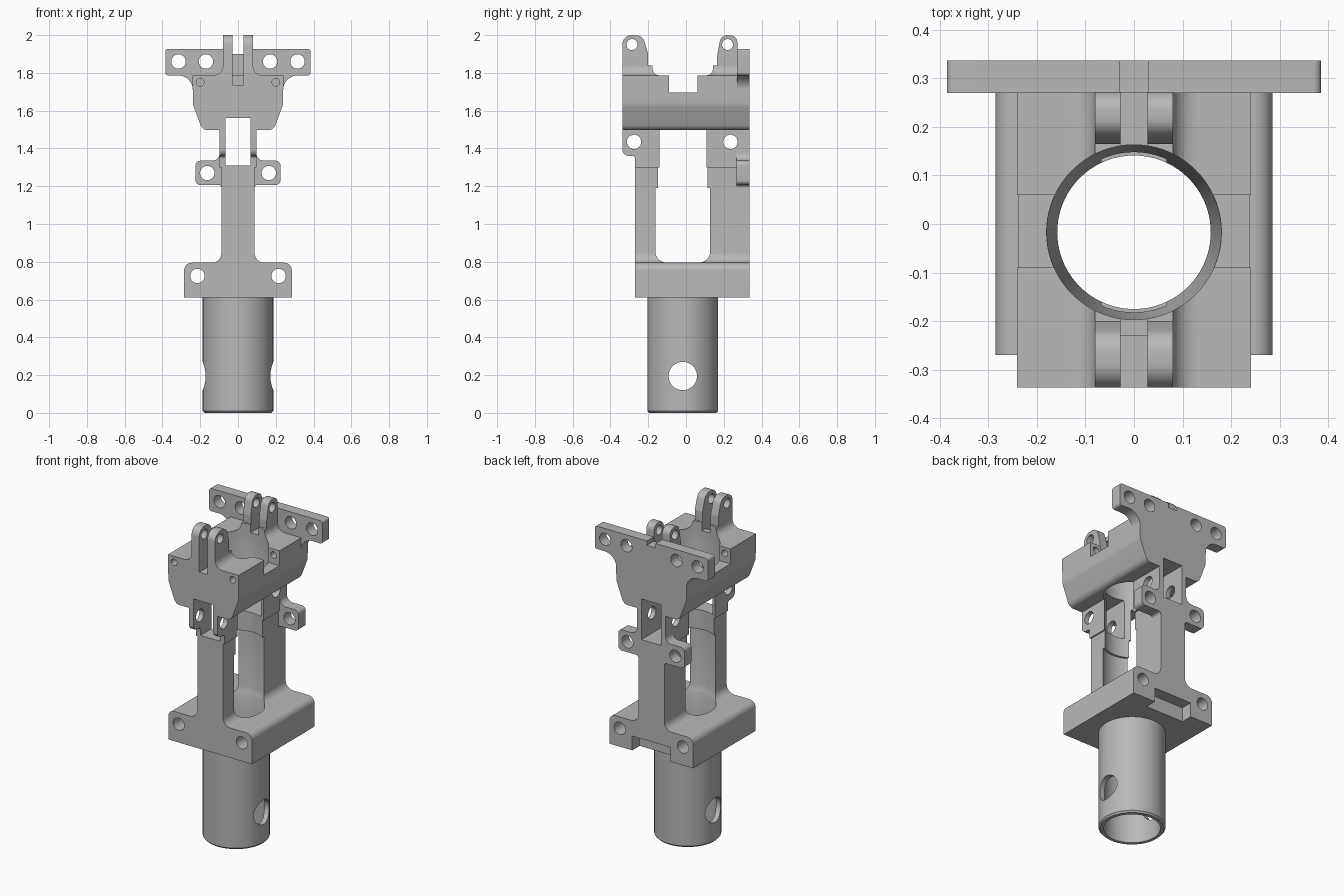
import bpy, bmesh, math
from mathutils import Vector

cube = bpy.data.objects.get("Cube")
if cube:
    bpy.data.objects.remove(cube, do_unlink=True)

grey = bpy.data.materials.new("machined_grey")
grey.use_nodes = True
COLOUR = (0.48, 0.48, 0.48, 1)
grey.diffuse_color = COLOUR
grey.node_tree.nodes["Principled BSDF"].inputs["Base Color"].default_value = COLOUR

CY = -0.017   # bore axis
FRONT, BACK = -0.337, 0.337


def rounded(points):
    """Turn (a, b[, radius]) corners into a filleted outline."""
    out = []
    n = len(points)
    for i, p in enumerate(points):
        here = Vector(p[:2])
        if len(p) == 2:
            out.append(here)
            continue
        u = (Vector(points[i - 1][:2]) - here).normalized()
        v = (Vector(points[(i + 1) % n][:2]) - here).normalized()
        half = u.angle(v) / 2
        reach = p[2] / math.tan(half)
        centre = here + (u + v).normalized() * p[2] / math.sin(half)
        a, b = here + u * reach - centre, here + v * reach - centre
        sweep = a.angle(b)
        for k in range(9):
            t = k / 8
            w = a * math.sin((1 - t) * sweep) + b * math.sin(t * sweep)
            out.append(centre + w / math.sin(sweep))
    return out


def finish(name, bm):
    bmesh.ops.remove_doubles(bm, verts=bm.verts, dist=1e-5)
    bmesh.ops.recalc_face_normals(bm, faces=bm.faces)
    mesh = bpy.data.meshes.new(name)
    bm.to_mesh(mesh)
    bm.free()
    mesh.materials.append(grey)
    obj = bpy.data.objects.new(name, mesh)
    bpy.context.collection.objects.link(obj)
    return obj


def extrude(name, outline, axis, lo, hi):
    """Extrude an outline along y (outline in xz) or x (outline in yz)."""
    bm = bmesh.new()
    place = (lambda p, d: (p[0], d, p[1])) if axis == "y" else (lambda p, d: (d, p[0], p[1]))
    face = bm.faces.new([bm.verts.new(place(p, lo)) for p in outline])
    new = bmesh.ops.extrude_face_region(bm, geom=[face])["geom"]
    shift = (0, hi - lo, 0) if axis == "y" else (hi - lo, 0, 0)
    bmesh.ops.translate(bm, vec=shift, verts=[g for g in new if isinstance(g, bmesh.types.BMVert)])
    return finish(name, bm)


def symmetric(name, half, lo, hi):
    """Mirror a half outline, from bottom centre to top centre, and extrude along y."""
    right = rounded(half)
    left = [Vector((-p.x, p.y)) for p in reversed(right) if p.x > 1e-6]
    return extrude(name, right + left, "y", lo, hi)


def box(name, x0, x1, y0, y1, z0, z1):
    return extrude(name, [(x0, z0), (x1, z0), (x1, z1), (x0, z1)], "y", y0, y1)


def rod(axis, a, b, r, lo, hi):
    ring = [(a + r * math.cos(k * math.tau / 40), b + r * math.sin(k * math.tau / 40)) for k in range(40)]
    return extrude("cutter", ring, axis, lo, hi)


def lathe(name, profile):
    """Solid of revolution about the bore axis from (radius, z) pairs."""
    bm = bmesh.new()
    n = 72
    rings = [[bm.verts.new((r * math.cos(k * math.tau / n), CY + r * math.sin(k * math.tau / n), z))
              for k in range(n)] for r, z in profile]
    for low, high in zip(rings, rings[1:]):
        for k in range(n):
            m = (k + 1) % n
            bm.faces.new((low[k], low[m], high[m], high[k]))
    bm.faces.new(rings[0])
    bm.faces.new(rings[-1])
    return finish(name, bm)


def cut(obj, *cutters):
    for c in cutters:
        c.hide_render = True
        mod = obj.modifiers.new("cut", "BOOLEAN")
        mod.operation, mod.solver, mod.object = "DIFFERENCE", "EXACT", c
    graph = bpy.context.evaluated_depsgraph_get()
    mesh = bpy.data.meshes.new_from_object(obj.evaluated_get(graph))
    obj.modifiers.clear()
    obj.data = mesh
    for c in cutters:
        if c is not bore:
            bpy.data.objects.remove(c, do_unlink=True)


# Stepped bore shared by every part
bore = lathe("bore_cutter", [(0.158, -0.1), (0.158, 0.8), (0.162, 0.81), (0.17, 0.845), (0.17, 1.19),
                             (0.158, 1.191), (0.158, 1.5), (0.18, 1.69), (0.18, 2.1)])

# Tube with cross hole
tube = lathe("socket_tube", [(0.178, 0), (0.187, 0.01), (0.187, 0.62)])
cut(tube, bore, rod("x", CY, 0.195, 0.075, -0.4, 0.4))

# Base block and the two columns
frame = symmetric("base_and_columns", [(0, 0.612), (0.285, 0.612), (0.285, 0.795, 0.04), (0.088, 0.795, 0.05),
                                       (0.088, 1.31), (0, 1.31)], -0.27, BACK)
cut(frame, bore, box("cutter", -0.13, 0.13, 0.265, 0.5, 0.5, 0.7),
    *[rod("y", s * 0.215, 0.725, 0.038, -0.5, 0.5) for s in (-1, 1)])

# Rear mounting ears
ears = symmetric("rear_ears", [(0, 1.15), (0.088, 1.15), (0.088, 1.207, 0.015), (0.225, 1.207, 0.025),
                               (0.225, 1.335, 0.025), (0.097, 1.335, 0.04), (0.097, 1.51), (0, 1.51)], 0.267, BACK)
cut(ears, box("cutter", -0.067, 0.067, 0, 0.5, 1.31, 1.6), rod("x", 0.235, 1.435, 0.038, -0.4, 0.4),
    *[rod("y", s * 0.163, 1.27, 0.038, 0, 0.5) for s in (-1, 1)])

# Drilled cheeks joining the columns to the saddle
cheek = rounded([(-0.27, 1.3), (-0.27, 1.36, 0.015), (FRONT, 1.36, 0.035), (FRONT, 1.53),
                 (BACK, 1.53), (BACK, 1.3)])
for side, x0 in (("left", 0.067), ("right", -0.097)):
    plate = extrude(side + "_cheek", cheek, "x", x0, x0 + 0.03)
    cut(plate, bore, *[rod("x", y, 1.435, 0.038, -0.4, 0.4) for y in (-0.275, 0.235)])

# Saddle body with cross groove, underside slot and pin holes
saddle = symmetric("saddle", [(0, 1.497), (0.188, 1.497, 0.04), (0.238, 1.63, 0.08),
                              (0.241, 1.787), (0, 1.787)], FRONT, BACK)
cut(saddle, bore, box("cutter", -0.5, 0.5, -0.09, 0.06, 1.695, 2.1),
    box("cutter", -0.067, 0.067, -0.5, 0.5, 1.4, 1.56),
    box("cutter", -0.028, 0.028, -0.5, -0.23, 1.735, 2.1),
    *[rod("y", s * 0.2, 1.75, 0.02, -0.5, 0.2) for s in (-1, 1)])

# Rear mounting plate
plate = symmetric("rear_plate", [(0, 1.65), (0.238, 1.65), (0.238, 1.787, 0.08), (0.385, 1.787, 0.015),
                                 (0.385, 1.927, 0.015), (0, 1.927)], 0.27, BACK)
cut(plate, box("cutter", -0.03, 0.03, 0, 0.5, 1.9, 2.1),
    *[rod("y", s * x, 1.86, 0.038, 0, 0.5) for s in (-1, 1) for x in (0.17, 0.315)])

# Forked lugs with flared feet
front_lug = [(FRONT, 1.72), (FRONT, 2, 0.05), (-0.23, 2, 0.05), (-0.2, 1.9, 0.03), (-0.2, 1.72)]
rear_lug = [(0.165, 1.72), (0.165, 1.89, 0.05), (0.185, 2, 0.04), (0.272, 2, 0.04), (0.272, 1.72)]
flare = [(0, 1.75), (0.15, 1.75), (0.15, 1.787), (0.08, 1.787, 0.05), (0.08, 1.84), (0, 1.84)]
for name, outline, hole_y, slot_z, y0, y1 in (("front", front_lug, -0.286, 1.735, FRONT, -0.1),
                                              ("rear", rear_lug, 0.22, 1.76, 0.07, 0.272)):
    lug = extrude(name + "_lug", rounded(outline), "x", -0.08, 0.08)
    cut(lug, bore, box("cutter", -0.028, 0.028, -0.5, 0.5, slot_z, 2.1),
        rod("x", hole_y, 1.95, 0.029, -0.4, 0.4))
    foot = symmetric(name + "_lug_foot", flare, y0, y1)
    cut(foot, bore, box("cutter", -0.028, 0.028, -0.5, 0.5, slot_z, 2.1))

bpy.data.objects.remove(bore, do_unlink=True)

# Smooth round surfaces, keep machined edges crisp
bpy.ops.object.select_all(action="DESELECT")
for obj in bpy.context.collection.objects:
    if obj.type == "MESH":
        obj.select_set(True)
        bpy.context.view_layer.objects.active = obj
bpy.ops.object.shade_smooth_by_angle(angle=math.radians(30))
